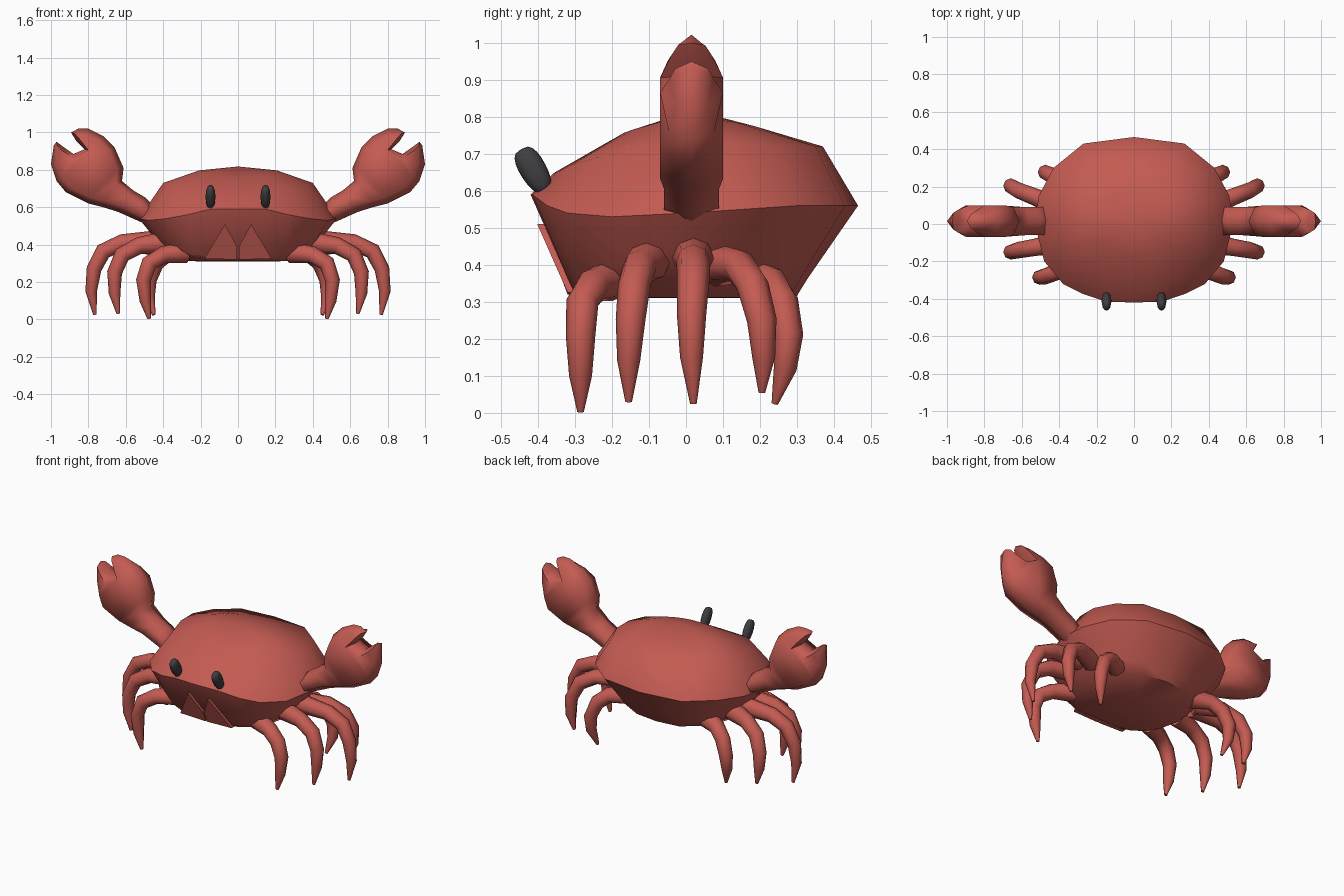
import bpy, bmesh, math
from mathutils import Vector

if "Cube" in bpy.data.objects:
    bpy.data.objects.remove(bpy.data.objects["Cube"])


def material(name, rgb):
    m = bpy.data.materials.new(name)
    m.diffuse_color = (*rgb, 1)
    m.use_nodes = True
    m.node_tree.nodes["Principled BSDF"].inputs["Base Color"].default_value = m.diffuse_color
    return m


RED = material("shell red", (0.55, 0.105, 0.085))
DARK = material("eye charcoal", (0.05, 0.05, 0.055))


def finish(name, bm, mat, angle=35):
    bmesh.ops.remove_doubles(bm, verts=bm.verts, dist=0.0005)
    bmesh.ops.recalc_face_normals(bm, faces=bm.faces)
    me = bpy.data.meshes.new(name)
    bm.to_mesh(me)
    bm.free()
    me.materials.append(mat)
    ob = bpy.data.objects.new(name, me)
    bpy.context.collection.objects.link(ob)
    bpy.ops.object.select_all(action='DESELECT')
    ob.select_set(True)
    bpy.context.view_layer.objects.active = ob
    bpy.ops.object.shade_smooth_by_angle(angle=math.radians(angle))
    return ob


def bridge(bm, a, b):
    n = len(a)
    for i in range(n):
        j = (i + 1) % n
        bm.faces.new((a[i], a[j], b[j], b[i]))


def fan(bm, ring, point):
    c = bm.verts.new(point)
    for i in range(len(ring)):
        bm.faces.new((ring[i], ring[(i + 1) % len(ring)], c))


# Shell: half outlines from back centre to front centre, mirrored and lofted
rim = [(0, .465, .56), (.27, .43, .56), (.43, .30, .56), (.51, .15, .55), (.53, 0, .54),
       (.48, -.2, .53), (.38, -.32, .54), (.27, -.375, .56), (.15, -.415, .59), (0, -.42, .59)]
upper = [(0, .37, .72), (.22, .35, .72), (.35, .25, .72), (.40, .12, .73), (.40, 0, .73),
         (.37, -.13, .715), (.29, -.24, .69), (.21, -.31, .67), (.12, -.35, .65), (0, -.355, .65)]
lower = [(0, .33, .365), (.2, .31, .365), (.33, .22, .38), (.42, .1, .42), (.45, 0, .44),
         (.41, -.15, .41), (.34, -.24, .38), (.25, -.29, .35), (.17, -.305, .33), (0, -.305, .33)]
crown_z = [.772, .775, .785, .795, .797, .79, .775, .765, .758, .757]
crown = [(x * .52, y * .5 + .01, h) for (x, y, z), h in zip(upper, crown_z)]
belly = [(x * .75, y * .9, .312) for x, y, z in lower]


def mirror_ring(bm, half):
    full = half + [(-x, y, z) for x, y, z in half[-2:0:-1]]
    return [bm.verts.new(p) for p in full]


bm = bmesh.new()
rings = [mirror_ring(bm, h) for h in (belly, lower, rim, upper, crown)]
for a, b in zip(rings, rings[1:]):
    bridge(bm, a, b)
fan(bm, rings[0], (0, 0, .31))
fan(bm, rings[-1], (0, .02, .818))
finish("shell", bm, RED, 50)


# Tapered tube along a path, used for the walking legs
def tube(name, path, radii, sides=8):
    bm = bmesh.new()
    pts = [Vector(p) for p in path]
    prev = None
    for i, p in enumerate(pts):
        t = (pts[min(i + 1, len(pts) - 1)] - pts[max(i - 1, 0)]).normalized()
        u = Vector((0, 1, 0))
        u = (u - t * u.dot(t)).normalized()
        v = t.cross(u)
        ring = [bm.verts.new(p + radii[i] * (u * math.cos(k * math.tau / sides)
                + v * math.sin(k * math.tau / sides))) for k in range(sides)]
        if prev:
            bridge(bm, prev, ring)
        else:
            bm.faces.new(ring)
        prev = ring
    bm.faces.new(prev)
    return finish(name, bm, RED, 50)


legs = {
    "front_leg": [(.28, -.2, .36), (.40, -.25, .345), (.475, -.28, .30), (.505, -.285, .21),
                  (.495, -.285, .10), (.475, -.285, .003)],
    "second_leg": [(.40, -.10, .41), (.53, -.125, .395), (.62, -.14, .345), (.66, -.15, .25),
                   (.66, -.155, .14), (.64, -.155, .03)],
    "middle_leg": [(.42, .02, .42), (.62, .02, .41), (.72, .02, .365), (.77, .015, .27),
                   (.785, .015, .15), (.765, .02, .025)],
    "fourth_leg": [(.38, .08, .40), (.53, .145, .395), (.62, .18, .345), (.66, .205, .25),
                   (.66, .21, .15), (.64, .205, .055)],
    "rear_leg": [(.28, .18, .36), (.38, .23, .35), (.44, .26, .30), (.475, .277, .21),
                 (.475, .268, .12), (.45, .24, .025)],
}
radii = [.058, .046, .044, .040, .031, .009]

# Claw arm with pincer: side outline (x, z), thickened with a keel around the edge
claw = [(.44, .60), (.50, .655), (.56, .69), (.62, .74), (.612, .81), (.66, .92), (.72, .98),
        (.80, 1.02), (.85, 1.022), (.893, 1.0), (.865, .955), (.82, .91), (.88, .885),
        (.93, .92), (.97, .95), (.985, .93), (1.0, .83), (.97, .74), (.92, .68),
        (.80, .62), (.72, .60), (.64, .575), (.54, .53), (.44, .49)]


def build_claw(name, s):
    bm = bmesh.new()
    n = len(claw)
    P = [Vector(p) for p in claw]
    edge, front, back = [], [], []
    for i, p in enumerate(P):
        d = ((P[(i + 1) % n] - p).normalized() + (p - P[i - 1]).normalized()).normalized()
        inset = .02 if 9 <= i <= 15 else .034
        q = p + Vector((d.y, -d.x)) * inset
        # fingers thin out towards their tips
        w = .085 * max(.3, min(1, (1.05 - q.y) / .13, (1.04 - q.x) / .14))
        if q.x < .66:
            w *= .88
        edge.append(bm.verts.new((s * p.x, .015, p.y)))
        front.append(bm.verts.new((s * q.x, .015 - w, q.y)))
        back.append(bm.verts.new((s * q.x, .015 + w, q.y)))
    bridge(bm, edge, front)
    bridge(bm, back, edge)
    # side faces: arm, palm and the two fingers as separate strips
    patches = [(0, 1, 22, 23), (1, 2, 21, 22), (2, 3, 20, 21), (3, 4, 19, 20), (4, 5, 11, 18, 19),
               (5, 6, 11), (6, 7, 10, 11), (7, 8, 9, 10), (11, 12, 17, 18), (12, 13, 16, 17),
               (13, 14, 15, 16)]
    for patch in patches:
        for ring in (front, back):
            bm.faces.new([ring[k] for k in patch])
    bmesh.ops.triangulate(bm, faces=[f for f in bm.faces if len(f.verts) > 4])
    finish(name, bm, RED, 75)


# Eye stalk: leaning rounded lozenge, fuller at the top
def build_eye(name, s):
    bm = bmesh.new()
    bmesh.ops.create_uvsphere(bm, u_segments=12, v_segments=10, radius=1)
    axis = Vector((0, -.5, .86)).normalized()
    side = Vector((0, .86, .5)).normalized()
    for v in bm.verts:
        x, y, z = v.co
        r = max(.001, math.hypot(x, y))
        k = r ** .6 / r
        v.co = (Vector((s * .147, -.412, .655)) + Vector((1, 0, 0)) * x * k * .026
                + side * y * k * (.036 + .003 * z) + axis * z * .067)
    finish(name, bm, DARK, 60)


# Mouth flap: thin triangular plate on the front face
def build_flap(name, s):
    bm = bmesh.new()
    corners = [(.005, -.335, .39), (.005, -.308, .32), (.18, -.308, .325), (.07, -.39, .51)]
    a = [bm.verts.new((s * x, y - .012, z)) for x, y, z in corners]
    b = [bm.verts.new((s * x, y + .03, z)) for x, y, z in corners]
    bridge(bm, a, b)
    bm.faces.new(a)
    bm.faces.new(b[::-1])
    finish(name, bm, RED, 20)


for s, label in ((1, "right"), (-1, "left")):
    for name, path in legs.items():
        tube(f"{name}_{label}", [(s * x, y, z) for x, y, z in path], radii)
    build_claw(f"claw_{label}", s)
    build_eye(f"eye_{label}", s)
    build_flap(f"mouth_flap_{label}", s)
